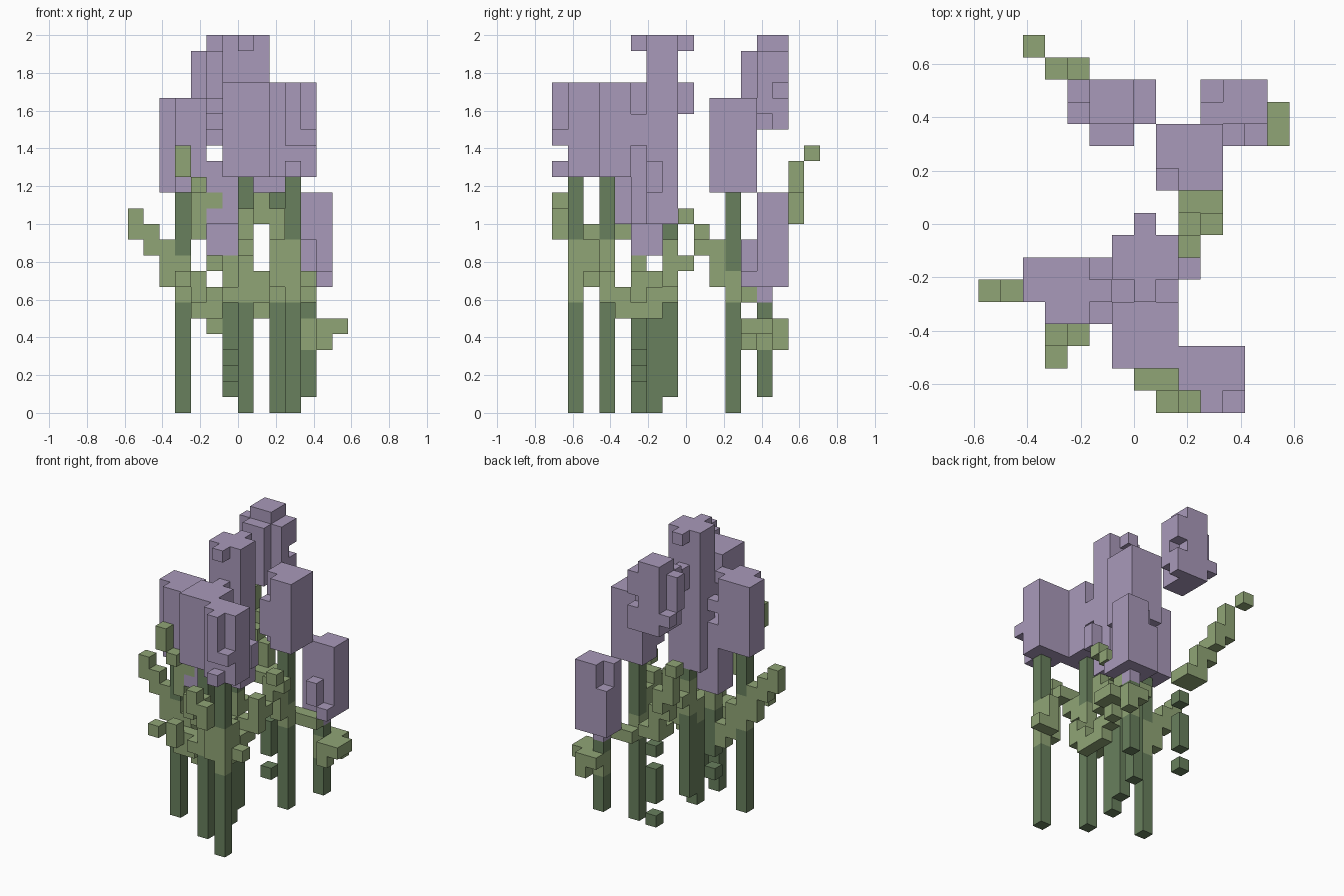
import bpy
import bmesh
from mathutils import Vector

if "Cube" in bpy.data.objects:
    bpy.data.objects.remove(bpy.data.objects["Cube"], do_unlink=True)

UNIT = 1 / 12
STEPS = {"L": (-1, 0, 0), "R": (1, 0, 0), "F": (0, -1, 0),
         "B": (0, 1, 0), "D": (0, 0, -1), "U": (0, 0, 1)}
cells = {}  # block position -> (object name, material)


def make_material(name, rgb):
    mat = bpy.data.materials.new(name)
    mat.use_nodes = True
    mat.diffuse_color = (*rgb, 1)
    shader = next(n for n in mat.node_tree.nodes if n.type == "BSDF_PRINCIPLED")
    shader.inputs["Base Color"].default_value = (*rgb, 1)
    shader.inputs["Roughness"].default_value = 0.9
    return mat


purple = make_material("petal_purple", (0.395, 0.32, 0.49))
dark_green = make_material("stem_green", (0.14, 0.215, 0.11))
light_green = make_material("leaf_green", (0.28, 0.375, 0.18))


def box(part, mat, corner, size):
    """Fill a block of cells, starting at its lowest corner."""
    for dx in range(size[0]):
        for dy in range(size[1]):
            for dz in range(size[2]):
                cells[corner[0] + dx, corner[1] + dy, corner[2] + dz] = (part, mat)


def stem(plant, x, y, bottom, top):
    box(plant + "_stem", dark_green, (x, y, bottom), (1, 1, top - bottom))


def petals(plant, corner, size=(1, 1, 1)):
    box(plant + "_flower", purple, corner, size)


def leaf(plant, start, walk=""):
    """Grow a leaf cell by cell along a walk of direction letters."""
    pos = start
    cells[pos] = (plant + "_leaves", light_green)
    for letter in walk:
        pos = tuple(a + b for a, b in zip(pos, STEPS[letter]))
        cells[pos] = (plant + "_leaves", light_green)


# Stems
stem("left", 3, 5, 0, 14)
stem("front", 7, 3, 0, 15)
stem("front_corner", 10, 1, 0, 15)
stem("back", 9, 11, 0, 14)
stem("low", 11, 13, 1, 7)
stem("tall", 7, 6, 0, 9)
stem("tall", 7, 7, 1, 12)
stem("short", 6, 5, 2, 3)
stem("short", 6, 5, 4, 10)
for low, high in ((1, 2), (3, 6), (7, 8)):
    stem("leaning", 6, 13, low, high)

# Flower at the left
petals("left", (3, 4, 14), (2, 3, 6))
petals("left", (2, 5, 14), (1, 2, 6))
petals("left", (5, 6, 17))
petals("left", (5, 5, 19))

# Front flowers
petals("front", (6, 2, 15), (3, 3, 6))
petals("front_corner", (9, 1, 15), (3, 2, 6))
petals("front_corner", (10, 0, 17), (1, 1, 4))
petals("front_corner", (11, 0, 17))
petals("front_corner", (10, 0, 15))

# Short flower below the tall one
petals("short", (5, 5, 10), (2, 2, 6))
petals("short", (5, 4, 12), (2, 1, 4))
petals("short", (7, 5, 12), (1, 2, 4))

# Tall centre flower
petals("tall", (6, 6, 12), (3, 2, 12))
petals("tall", (7, 5, 15), (1, 1, 6))
petals("tall", (6, 5, 17), (3, 1, 2))
petals("tall", (7, 5, 23))
petals("tall", (7, 8, 23))
petals("tall", (7, 8, 19), (1, 1, 2))
petals("tall", (9, 6, 14), (1, 1, 2))

# Back flowers
petals("back", (8, 11, 14), (3, 2, 6))
petals("back", (9, 10, 14), (2, 1, 6))
petals("back", (8, 10, 15), (1, 1, 3))
petals("leaning", (5, 13, 18), (2, 2, 6))
petals("leaning", (5, 12, 18), (2, 1, 5))
petals("leaning", (4, 13, 20), (1, 1, 3))
petals("leaning", (4, 14, 19))
petals("leaning", (7, 13, 19), (1, 1, 4))
petals("leaning", (7, 14, 21), (1, 1, 2))
petals("leaning", (7, 14, 18), (1, 1, 2))

# Low flower at the back corner
petals("low", (10, 13, 8), (3, 1, 6))
petals("low", (11, 14, 8), (2, 1, 6))
petals("low", (10, 14, 8), (1, 1, 4))
petals("low", (11, 12, 9), (1, 1, 2))
petals("low", (12, 12, 8))
petals("low", (11, 13, 7))

# Leaves
leaf("left", (3, 5, 9), "DDULUULULU")
leaf("left", (4, 5, 8), "DDRD")
leaf("left", (4, 4, 11), "UUUF")
leaf("left", (3, 3, 15), "U")
leaf("left", (5, 4, 13))
leaf("front", (7, 3, 7), "UUUFUFURFUDRD")
leaf("front", (7, 3, 7), "LBLDLUFU")
leaf("front", (3, 2, 8))
leaf("front", (8, 4, 6), "UFU")
leaf("front_corner", (10, 1, 7), "UUUBDDR")
leaf("front_corner", (9, 1, 8), "UU")
leaf("back", (9, 11, 7), "UFUUFUR")
leaf("back", (10, 8, 12))
leaf("back", (9, 12, 7), "RR")
leaf("tall", (7, 6, 7), "UBUB")
leaf("tall", (9, 8, 9), "FUDDLDFDF")
leaf("tall", (7, 7, 10), "DDFFD")
leaf("short", (6, 5, 9), "DRB")
leaf("low", (11, 13, 5), "DURFDURB")
leaf("low", (12, 14, 5), "DUL")
leaf("leaning", (6, 13, 9), "BLFBUULUBULUU")
leaf("leaning", (2, 16, 16))

# Turn the cells of each part into a mesh of exposed faces only
parts = {}
for pos, (part, mat) in cells.items():
    parts.setdefault((part, mat), []).append(pos)

for (part, mat), group in parts.items():
    bm = bmesh.new()
    for pos in group:
        centre = Vector((pos[0] - 6.5, pos[1] - 8, pos[2] + 0.5))
        for step in STEPS.values():
            if tuple(a + b for a, b in zip(pos, step)) in cells:
                continue
            normal = Vector(step)
            u = Vector((step[1], step[2], step[0]))
            v = normal.cross(u)
            ring = ((-1, -1), (1, -1), (1, 1), (-1, 1))
            bm.faces.new([bm.verts.new((centre + (normal + u * a + v * b) / 2) * UNIT)
                          for a, b in ring])
    bmesh.ops.remove_doubles(bm, verts=bm.verts[:], dist=0.001)
    mesh = bpy.data.meshes.new(part)
    bm.to_mesh(mesh)
    bm.free()
    mesh.materials.append(mat)
    bpy.context.scene.collection.objects.link(bpy.data.objects.new(part, mesh))
